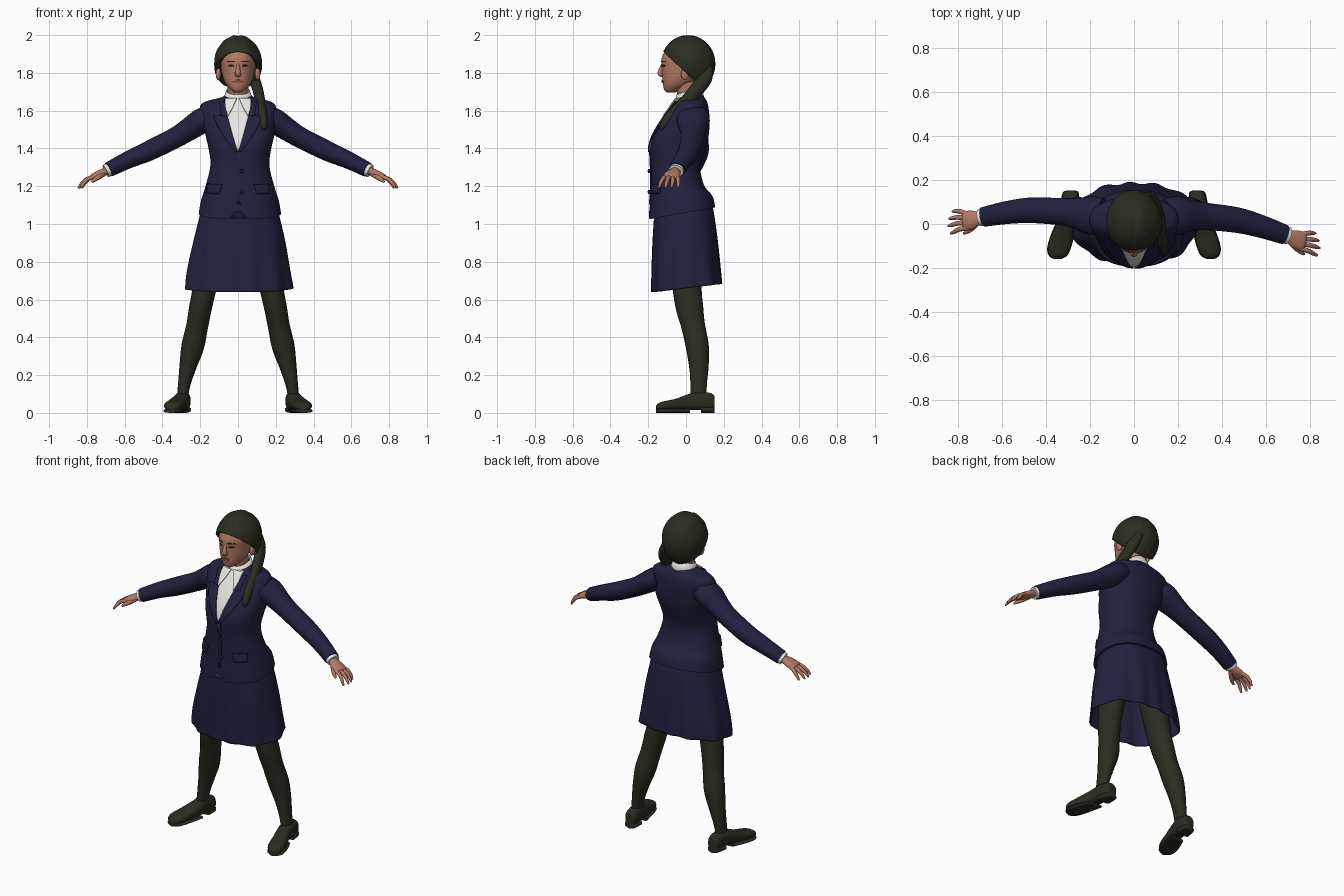
import bpy, bmesh, math
from mathutils import Vector, Matrix

default_cube = bpy.data.objects.get("Cube")
if default_cube:
    bpy.data.objects.remove(default_cube, do_unlink=True)


def material(name, red, green, blue):
    mat = bpy.data.materials.new(name)
    mat.use_nodes = True
    colour = (red, green, blue, 1)
    mat.diffuse_color = colour
    shader = mat.node_tree.nodes["Principled BSDF"]
    shader.inputs["Base Color"].default_value = colour
    shader.inputs["Roughness"].default_value = .8
    return mat


navy = material("navy cloth", .015, .015, .05)
olive = material("dark olive", .024, .025, .015)
skin = material("skin", .46, .2, .13)
white = material("white cotton", .8, .79, .75)
lip = material("lip", .3, .1, .07)
parts = []


def clamp(value):
    return max(0, min(1, value))


def finish(name, bm, mat, thickness=0, offset=0):
    bmesh.ops.recalc_face_normals(bm, faces=bm.faces)
    mesh = bpy.data.meshes.new(name)
    bm.to_mesh(mesh)
    bm.free()
    mesh.materials.append(mat)
    obj = bpy.data.objects.new(name, mesh)
    bpy.context.collection.objects.link(obj)
    if thickness:
        solid = obj.modifiers.new("thickness", "SOLIDIFY")
        solid.thickness, solid.offset = thickness, offset
    parts.append(obj)
    return obj


def smooth_rows(rows, steps=5):
    """Resample rows of numbers with a Catmull-Rom spline."""
    out = []
    for i in range(len(rows) - 1):
        quad = [rows[max(i - 1, 0)], rows[i], rows[i + 1], rows[min(i + 2, len(rows) - 1)]]
        for k in range(steps):
            t = k / steps
            out.append(tuple(
                b + t * (c - a + t * (2 * a - 5 * b + 4 * c - d + t * (3 * (b - c) + d - a))) / 2
                for a, b, c, d in zip(*quad)))
    return out + [tuple(rows[-1])]


def skin_grid(name, grid, mat, closed=True, caps=True, thickness=0):
    bm = bmesh.new()
    verts = [[bm.verts.new(p) for p in row] for row in grid]
    count = len(grid[0])
    for lower, upper in zip(verts, verts[1:]):
        for j in range(count if closed else count - 1):
            k = (j + 1) % count
            bm.faces.new((lower[j], lower[k], upper[k], upper[j]))
    if closed and caps:
        bm.faces.new(verts[0])
        bm.faces.new(verts[-1])
    return finish(name, bm, mat, thickness)


def oval(count, power):
    for i in range(count):
        a = math.tau * i / count
        c, s = math.cos(a), math.sin(a)
        yield (math.copysign(abs(c) ** (2 / power), c), math.copysign(abs(s) ** (2 / power), s))


def stack(name, rows, mat, power=2, count=64, warp=lambda v: v, **options):
    """Horizontal ovals given as z, centre x, centre y, half width, half depth."""
    grid = [[warp(Vector((cx + rx * c, cy + ry * s, z))) for c, s in oval(count, power)]
            for z, cx, cy, rx, ry in rows]
    return skin_grid(name, grid, mat, **options)


def tube(name, rows, mat, ref=(0, 1, 0), count=20, steps=5, **options):
    """Ovals along a path given as x, y, z, radius along ref, other radius."""
    rows = smooth_rows(rows, steps)
    points = [Vector(r[:3]) for r in rows]
    grid = []
    for i, (point, row) in enumerate(zip(points, rows)):
        along = (points[min(i + 1, len(points) - 1)] - points[max(i - 1, 0)]).normalized()
        side = Vector(ref)
        side = (side - along * side.dot(along)).normalized()
        up = along.cross(side)
        grid.append([point + side * row[3] * c + up * row[4] * s for c, s in oval(count, 2)])
    return skin_grid(name, grid, mat, **options)


def blob(name, centre, size, mat):
    bm = bmesh.new()
    bmesh.ops.create_uvsphere(bm, u_segments=24, v_segments=14, radius=1,
                              matrix=Matrix.Translation(centre) @ Matrix.Diagonal((*size, 1)))
    return finish(name, bm, mat)


def drape(v):
    """Hem drops to the front, with a rounded opening in the middle."""
    z = v.z + .18 * v.y * clamp((1.3 - v.z) / .24)
    if v.y < -.1:
        z += .05 * math.exp(-(v.x / .022) ** 2) * clamp((1.14 - v.z) / .08)
    return Vector((v.x, v.y, z))


def patch(name, surface, power, rows, mat, lift, sides=(1,), thickness=.006):
    """Thin plate on the front of a stack, rows given as z, x start, x end."""
    for s in sides:
        grid = []
        for z, start, end in smooth_rows(rows, 4):
            low = max((r for r in surface if r[0] <= z), key=lambda r: r[0])
            high = min((r for r in surface if r[0] > z), key=lambda r: r[0])
            t = (z - low[0]) / (high[0] - low[0])
            _, cx, cy, rx, ry = [a + t * (b - a) for a, b in zip(low, high)]
            line = []
            for k in range(9):
                x = s * (start + (end - start) * k / 8)
                edge = min(abs(x - cx) / rx, .99)
                y = cy - ry * (1 - edge ** power) ** (1 / power) - lift
                line.append(drape(Vector((x, y, z))))
            grid.append(line)
        label = name if len(sides) == 1 else ("left_" if s > 0 else "right_") + name
        skin_grid(label, grid, mat, closed=False, thickness=thickness)


# Jacket body and its plates
jacket = smooth_rows([
    (1.06, .01, -.02, .218, .175), (1.13, .01, -.025, .205, .165), (1.2, .01, -.045, .183, .14),
    (1.31, .01, -.055, .156, .13), (1.4, .01, -.045, .166, .145), (1.47, .01, -.025, .182, .145),
    (1.55, .005, 0, .195, .125), (1.61, 0, .02, .203, .1), (1.645, 0, .028, .18, .084),
    (1.67, 0, .03, .09, .068), (1.68, 0, .03, .072, .06)])
cut = 2.3
stack("jacket", jacket, navy, cut, 96, drape)
patch("shirt_front", jacket, cut, [(1.39, -.004, .004), (1.5, -.038, .038), (1.6, -.064, .064),
                                   (1.665, -.068, .068)], white, .003)
patch("lapel", jacket, cut, [(1.38, .002, .015), (1.47, .028, .08), (1.55, .05, .122), (1.572, .055, .125),
                             (1.58, .058, .09), (1.65, .064, .1)], navy, .009, (1, -1))
patch("shirt_collar_wing", jacket, cut, [(1.575, .05, .055), (1.62, .026, .066), (1.665, .006, .068)],
      white, .014, (1, -1))
patch("pocket_flap", jacket, cut, [(1.175, .1, .165), (1.22, .085, .162)], navy, .006, (1, -1), .009)
patch("front_overlap", jacket, cut, [(1.12, -.006, .014), (1.39, -.006, .014)], navy, .003)
for i, height in enumerate((1.17, 1.28)):
    blob("jacket_button_%d" % (i + 1), (.02, -.195, height), (.011, .008, .011), navy)

# Pleated skirt


def pleat(v):
    w = clamp((1.08 - v.z) / .42)
    fold = 1 + .03 * w * math.cos(11 * math.atan2(v.y, v.x) + .5)
    return Vector((v.x * fold, v.y * fold, v.z + .12 * v.y * w))


stack("skirt", smooth_rows([(1.12, .01, -.015, .185, .145), (1.05, .008, -.01, .205, .155),
                            (.9, .005, -.005, .24, .168), (.75, 0, 0, .268, .176), (.66, .003, .003, .28, .18)]),
      navy, 2.3, 132, pleat, caps=False, thickness=.008)

# Neck, shirt collar and head
tube("neck", [(0, .03, 1.6, .06, .062), (0, .015, 1.67, .056, .056), (0, -.005, 1.77, .058, .058)], skin)
stack("shirt_collar", [(1.62, 0, .025, .08, .074), (1.665, 0, .018, .07, .07), (1.7, 0, .014, .061, .064)],
      white, warp=lambda v: Vector((v.x, v.y, v.z + .3 * v.y)), caps=False, thickness=.006)
head = smooth_rows([
    (1.695, 0, -.08, .016, .02), (1.71, 0, -.07, .038, .045), (1.74, 0, -.048, .064, .074),
    (1.78, 0, -.02, .081, .106), (1.83, 0, 0, .09, .129), (1.88, 0, 0, .092, .128),
    (1.94, 0, .005, .078, .1), (1.98, 0, .01, .03, .04)])
stack("head", head, skin, 2.1)
tube("nose", [(0, -.121, 1.855, .006, .008), (0, -.13, 1.825, .011, .01), (0, -.136, 1.797, .014, .016),
              (0, -.122, 1.784, .008, .013)], skin)
patch("lips", head, 2.1, [(1.746, -.012, .012), (1.755, -.026, .026), (1.764, -.01, .01)], lip, .002)
patch("eye", head, 2.1, [(1.832, .03, .04), (1.837, .02, .052), (1.843, .028, .044)], olive, .001, (1, -1), .004)
patch("brow", head, 2.1, [(1.858, .016, .058), (1.864, .02, .054)], olive, .001, (1, -1), .004)
for s in (1, -1):
    blob("left_ear" if s > 0 else "right_ear", (s * .104, -.005, 1.795), (.014, .022, .034), skin)

# Hair cap, cut along a slanted hairline and parted in the middle
bm = bmesh.new()
bmesh.ops.create_uvsphere(bm, u_segments=64, v_segments=40, radius=1)
for v in bm.verts:
    swell = 1 + .008 * math.sin(14 * v.co.x + 4 * v.co.z)
    part = .035 * math.exp(-(v.co.x / .07) ** 2) * clamp(v.co.z) * clamp(.6 - v.co.y)
    v.co = Vector((.127 * v.co.x, .145 * v.co.y, .155 * v.co.z)) * (swell - part) + Vector((0, .01, 1.845))
bmesh.ops.bisect_plane(bm, geom=bm.verts[:] + bm.edges[:] + bm.faces[:],
                       plane_co=(0, -.12, 1.912), plane_no=(0, .21, .225), clear_inner=True)
finish("hair_cap", bm, olive, .025, -1)
tube("side_ponytail", [(.06, .12, 1.83, .02, .025), (.085, .1, 1.77, .028, .038), (.105, .055, 1.71, .028, .038),
                       (.12, -.01, 1.635, .027, .034), (.13, -.085, 1.565, .025, .028),
                       (.137, -.122, 1.52, .018, .018), (.138, -.13, 1.5, .01, .01)], olive, ref=(1, 0, 0))

# Arms, hands, legs and shoes on both sides
for s in (1, -1):
    label = "left_" if s > 0 else "right_"

    def limb(name, rows, mat, swing=0, **options):
        placed = [(s * x, y - s * swing * clamp((x - .2) / .6), z, a, b) for x, y, z, a, b in rows]
        tube(label + name, placed, mat, **options)

    limb("sleeve", [(.14, .035, 1.575, .08, .06), (.195, .038, 1.545, .088, .066), (.265, .043, 1.498, .07, .06),
                    (.33, .045, 1.458, .062, .055), (.47, .04, 1.388, .058, .053), (.58, .02, 1.34, .052, .046),
                    (.685, -.008, 1.288, .045, .04)], navy, .05, count=28)
    limb("cuff", [(.66, -.002, 1.3, .04, .035), (.7, -.012, 1.28, .04, .035)], white, .05, steps=2)
    limb("palm", [(.67, -.005, 1.295, .026, .022), (.7, -.014, 1.279, .028, .021), (.735, -.025, 1.264, .042, .02),
                  (.77, -.033, 1.25, .042, .015), (.78, -.035, 1.246, .03, .008)], skin, .05)
    for k, finger in enumerate(("index", "middle", "ring", "little")):
        spread = 1.5 - k
        reach = (.85, 1, .95, .75)[k]
        y = -.033 - .021 * spread
        limb(finger + "_finger", [(.755, y, 1.253, .011, .011),
                                  (.765 + .035 * reach, y - .006 * spread, 1.238, .011, .011),
                                  (.765 + .065 * reach, y - .011 * spread - .006, 1.212, .009, .009),
                                  (.765 + .08 * reach, y - .012 * spread - .01, 1.19, .005, .005)],
             skin, .05, count=10, steps=3)
    limb("thumb", [(.71, -.03, 1.268, .016, .014), (.735, -.062, 1.25, .014, .013), (.76, -.082, 1.234, .011, .01),
                   (.775, -.09, 1.222, .005, .005)], skin, .05, ref=(0, 0, 1), count=10, steps=3)
    limb("leg", [(.15, 0, .85, .09, .085), (.178, .006, .66, .077, .064), (.2, .02, .55, .072, .06),
                 (.216, .038, .46, .063, .058), (.24, .06, .35, .061, .06), (.264, .068, .25, .052, .046),
                 (.283, .067, .16, .044, .034), (.292, .066, .1, .043, .03), (.295, .065, .05, .043, .03)],
         olive, count=28)

    def footwear(name, rows, base, wide=1, flat=None):
        grid = []
        for y, cx, w, h in smooth_rows(rows):
            top = flat or h
            grid.append([Vector((s * cx + w * wide * c, y, base + (top - base) * (1 + v) / 2))
                         for c, v in oval(28, 2.6)])
        skin_grid(label + name, grid, olive)

    heel = [(.152, .287, .016, .07), (.142, .288, .034, .1), (.08, .293, .042, .112)]
    toe = [(.02, .302, .043, .102), (-.05, .325, .05, .076), (-.11, .341, .05, .063),
           (-.145, .346, .038, .052), (-.16, .348, .014, .035)]
    footwear("shoe", heel + toe, .014)
    footwear("shoe_heel", heel, 0, 1.08, .034)
    footwear("shoe_sole", toe, 0, 1.08, .022)

# Smooth shading with crisp edges
bpy.ops.object.select_all(action="DESELECT")
for obj in parts:
    obj.select_set(True)
bpy.context.view_layer.objects.active = parts[0]
bpy.ops.object.shade_smooth_by_angle(angle=math.radians(45))
